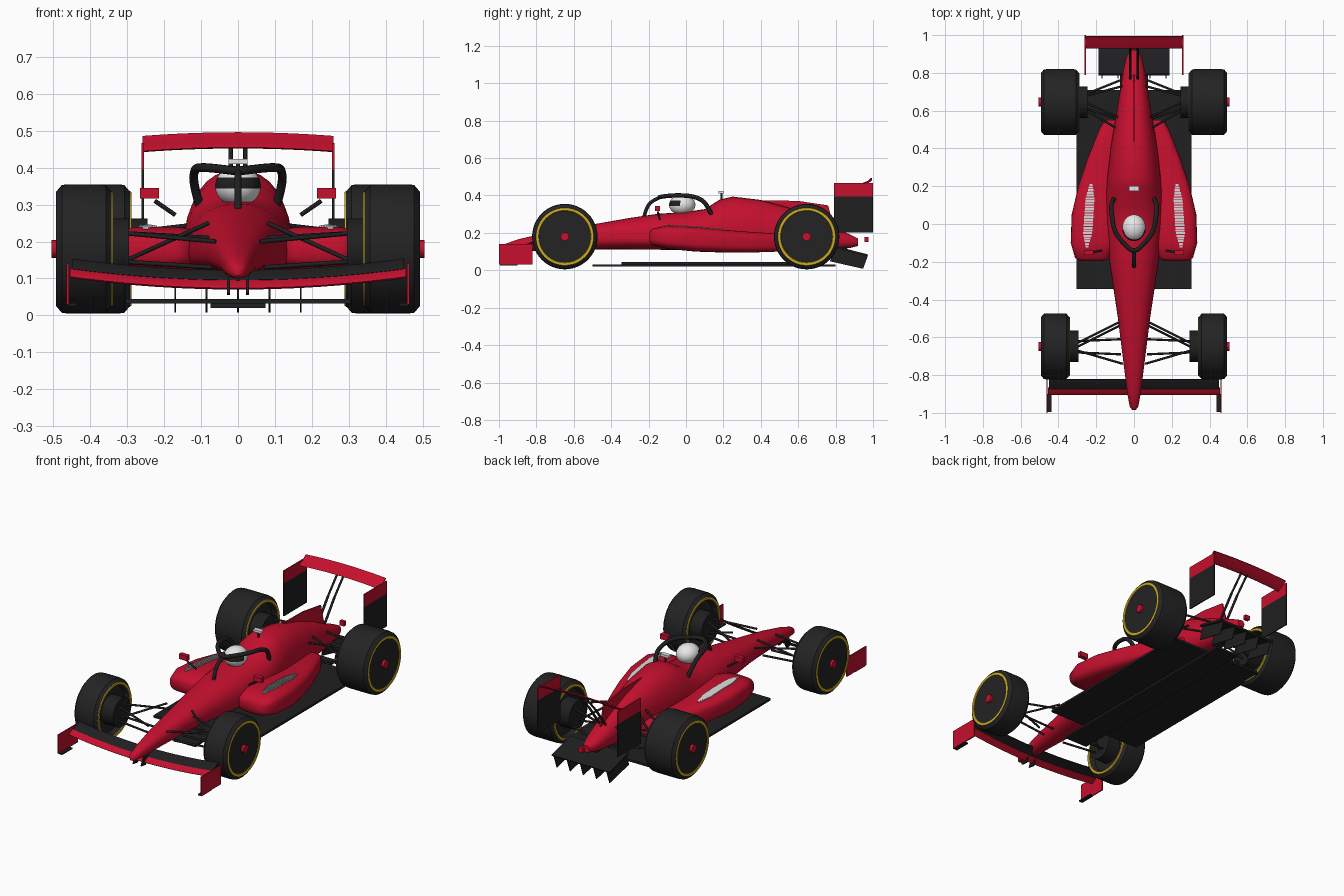
import bpy, bmesh, math
from mathutils import Vector

if "Cube" in bpy.data.objects:
    bpy.data.objects.remove(bpy.data.objects["Cube"])


def material(name, *rgb):
    m = bpy.data.materials.new(name)
    m.use_nodes = True
    m.diffuse_color = (*rgb, 1)
    m.node_tree.nodes["Principled BSDF"].inputs["Base Color"].default_value = (*rgb, 1)
    return m


RED = material("racing red", 0.56, 0.005, 0.027)
RUBBER = material("tyre black", 0.017, 0.017, 0.017)
CARBON = material("carbon black", 0.014, 0.014, 0.015)
YELLOW = material("rim yellow", 0.65, 0.42, 0.015)
WHITE = material("helmet white", 0.8, 0.8, 0.8)
GREY = material("louvre grey", 0.55, 0.55, 0.55)


def build(name, verts, faces, mats, angle=None):
    me = bpy.data.meshes.new(name)
    me.from_pydata([tuple(v) for v in verts], [], faces)
    bm = bmesh.new()
    bm.from_mesh(me)
    bmesh.ops.recalc_face_normals(bm, faces=bm.faces)
    bm.to_mesh(me)
    bm.free()
    for m in mats if isinstance(mats, list) else [mats]:
        me.materials.append(m)
    ob = bpy.data.objects.new(name, me)
    bpy.context.collection.objects.link(ob)
    if angle:
        smooth(ob, angle)
    return ob


def smooth(ob, angle=40):
    bpy.ops.object.select_all(action="DESELECT")
    ob.select_set(True)
    bpy.context.view_layer.objects.active = ob
    bpy.ops.object.shade_smooth_by_angle(angle=math.radians(angle))


def loft(name, rings, mat, angle=None):
    """Skin a row of equal closed rings and cap both ends."""
    n = len(rings[0])
    faces = [(r * n + i, r * n + (i + 1) % n, (r + 1) * n + (i + 1) % n, (r + 1) * n + i)
             for r in range(len(rings) - 1) for i in range(n)]
    faces += [tuple(range(n)), tuple(range((len(rings) - 1) * n, len(rings) * n))]
    return build(name, [v for r in rings for v in r], faces, mat, angle)


def box(name, x, y, z, mat):
    return loft(name, [[(x[a], y[0], z[0]), (x[a], y[1], z[0]), (x[a], y[1], z[1]), (x[a], y[0], z[1])]
                       for a in (0, 1)], mat)


def plate(name, x, thick, outline, mat):
    """Upright plate from a (y, z) outline."""
    return loft(name, [[(x + d, y, z) for y, z in outline] for d in (-thick / 2, thick / 2)], mat)


def rod(name, a, b, r, mat=CARBON, sides=8):
    a, b = Vector(a), Vector(b)
    q = (b - a).to_track_quat("Z", "Y")
    circle = [q @ Vector((r * math.cos(t), r * math.sin(t), 0))
              for t in (math.tau * i / sides for i in range(sides))]
    return loft(name, [[p + c for c in circle] for p in (a, b)], mat, 50)


def tube(name, points, r, closed=False):
    cu = bpy.data.curves.new(name, "CURVE")
    cu.dimensions = "3D"
    cu.bevel_depth, cu.bevel_resolution, cu.use_fill_caps = r, 3, True
    sp = cu.splines.new("NURBS")
    sp.points.add(len(points) - 1)
    for p, co in zip(sp.points, points):
        p.co = (*co, 1)
    sp.use_endpoint_u, sp.order_u, sp.resolution_u = True, 3, 6
    ob = bpy.data.objects.new(name, cu)
    bpy.context.collection.objects.link(ob)
    cu.materials.append(CARBON)
    bpy.ops.object.select_all(action="DESELECT")
    ob.select_set(True)
    bpy.context.view_layer.objects.active = ob
    bpy.ops.object.convert(target="MESH")
    smooth(bpy.context.object)


def section(y, cx, w, zb, zw, zt, n, count=32):
    """Rounded cross-section, widest at height zw."""
    ring = []
    for i in range(count):
        t = math.tau * i / count
        c, s = math.cos(t), math.sin(t)
        u, v = (math.copysign(abs(k) ** (2 / n), k) for k in (c, s))
        ring.append((cx + w * u, y, zw + v * ((zt - zw) if v > 0 else (zw - zb))))
    return ring


# Main body: y, half width, bottom, widest height, top
BODY = [(-.985, .008, .108, .118, .128), (-.97, .022, .1, .12, .14), (-.9, .035, .1, .13, .165),
        (-.75, .054, .105, .155, .2), (-.5, .085, .112, .17, .245), (-.3, .115, .112, .17, .28),
        (-.15, .138, .11, .165, .302), (0, .15, .108, .165, .312), (.1, .15, .1, .17, .327),
        (.18, .147, .1, .18, .378), (.25, .142, .1, .18, .394), (.4, .125, .1, .18, .376),
        (.55, .1, .1, .18, .335), (.7, .075, .1, .175, .275), (.8, .06, .11, .165, .225),
        (.88, .042, .12, .155, .19), (.92, .022, .13, .15, .17)]
loft("body", [section(y, 0, w, b, m, t, 2.3) for y, w, b, m, t in BODY], RED, 60)
plate("engine_fin", 0, .008, [(.35, .375), (.6, .371), (.76, .347), (.79, .23), (.5, .25)], RED)
box("rear_light", (-.015, .015), (.955, .975), (.152, .178), RED)

# Side pods: y, inner x, outer x, bottom, top
POD = [(-.195, .16, .285, .15, .205), (-.18, .13, .312, .133, .222), (-.1, .1, .335, .115, .24),
       (.05, .1, .33, .1, .232), (.2, .09, .295, .095, .217), (.35, .08, .245, .095, .205),
       (.5, .06, .185, .1, .195), (.55, .06, .155, .11, .18)]


def pod_top(x, y):
    for a, b in zip(POD, POD[1:]):
        if a[0] <= y <= b[0]:
            k = (y - a[0]) / (b[0] - a[0])
            _, i, o, zb, zt = (p + (q - p) * k for p, q in zip(a, b))
            u = abs(x - (i + o) / 2) / ((o - i) / 2)
            return (zb + zt) / 2 + (zt - zb) / 2 * (1 - u ** 3.5) ** (1 / 3.5)


for s in (1, -1):
    loft("side_pod", [section(y, s * (i + o) / 2, (o - i) / 2, b, (b + t) / 2, t, 3.5)
                      for y, i, o, b, t in POD], RED, 60)
    # Cooling slats along each pod
    for k in range(24):
        y = -.125 + k * .0142
        x = .25 - .022 * k / 23
        w = .008 + .016 * min(1, k / 5, (23 - k) / 5)
        ring = [[(s * (x + e * w), y + d, pod_top(x + e * w, y + d) + h)
                 for d, h in ((0, -.003), (0, .006), (.011, .002), (.011, -.003))] for e in (-1, 0, 1)]
        loft("pod_slat", ring, GREY)
    # Mirrors
    box("mirror", (s * .214, s * .266), (-.165, -.14), (.316, .345), RED)
    rod("mirror_stay", (s * .225, -.15, .31), (s * .17, -.14, .272), .006)

# Floor, plank and diffuser
box("floor", (-.305, .305), (-.345, .71), (.032, .045), CARBON)
box("plank", (-.075, .075), (-.5, .8), (.02, .032), CARBON)
loft("diffuser_roof", [[(x, .785, .122), (x, .797, .13), (x, .973, .085), (x, .965, .076)]
                       for x in (-.187, .187)], CARBON)
for k in range(-2, 3):
    plate("diffuser_strake", k * .085, .005, [(.797, .126), (.77, .048), (.947, .008), (.973, .08)], CARBON)
rod("gearbox", (0, .7, .13), (0, .86, .14), .04, CARBON, 16)


def wing(name, span, bend, z, profile, mat):
    """Sweep a (y, z) profile across the car along a shallow arc."""
    xs = [span * k / 10 for k in range(-10, 11)]
    loft(name, [[(x, py, z + pz + bend * x * x) for py, pz in profile] for x in xs], mat, 40)


# Front wing
wing("front_wing_main", .455, .15, .07,
     [(-.905, .004), (-.9, .012), (-.868, .027), (-.866, .022), (-.9, 0)], RED)
wing("front_wing_flap", .45, .15, .07,
     [(-.875, .026), (-.868, .034), (-.822, .053), (-.82, .048), (-.868, .024)], CARBON)
# Rear wing
wing("rear_wing", .258, -.15, .455,
     [(.928, 0), (.935, .008), (.97, .022), (.992, .041), (.995, .036), (.965, .012), (.935, -.003)], RED)
for s in (1, -1):
    box("front_endplate", (s * .457, s * .464), (-1, -.82), (.03, .14), RED)
    box("endplate_foot", (s * .438, s * .462), (-.995, -.9), (.026, .033), CARBON)
    plate("nose_pylon", s * .026, .008, [(-.93, .06), (-.89, .055), (-.85, .13), (-.9, .13)], CARBON)
    box("rear_endplate_top", (s * .255, s * .262), (.79, 1), (.395, .467), RED)
    box("rear_endplate_lower", (s * .255, s * .262), (.79, 1), (.203, .395), CARBON)
    rod("rear_wing_post", (s * .02, .77, .24), (s * .02, .86, .36), .007)
    rod("rear_wing_post_top", (s * .02, .86, .36), (s * .02, .945, .455), .006)

# Halo, helmet and camera
half = [(.105, .135, .3), (.122, .11, .36), (.118, .05, .395), (.105, -.04, .402), (.05, -.11, .397)]
tube("halo_ring", half + [(0, -.15, .39)] + [(-x, y, z) for x, y, z in half[::-1]], .012)
tube("halo_post", [(0, -.13, .393), (0, -.18, .375), (0, -.215, .33), (0, -.225, .28)], .01)

bpy.ops.mesh.primitive_uv_sphere_add(segments=40, ring_count=28, radius=1, location=(0, -.02, .35))
helmet = bpy.context.object
helmet.name = "helmet"
helmet.scale = (.062, .07, .055)
helmet.data.materials.append(WHITE)
helmet.data.materials.append(CARBON)
for f in helmet.data.polygons:
    f.material_index = int(f.center.y < -.15 and -.15 < f.center.z < .45)
smooth(helmet, 60)
rod("camera_stem", (0, .19, .36), (0, .19, .415), .006)
box("camera", (-.026, .026), (.175, .2), (.41, .424), WHITE)


# Wheels
def wheel(label, s, y, inner, outer):
    z, r, seg = .18, .175, 48
    b = .016
    # Lathe profile: x, radius
    prof = [(inner + .03, .001), (inner + .03, .13), (inner, .14), (inner - .003, .142),
            (inner - .003, .154), (inner, .156), (inner + .004, r - b), (inner + b, r - .002),
            (inner + 2 * b, r), (outer - 2 * b, r), (outer - b, r - .002), (outer - .004, r - b),
            (outer, .154), (outer, .14), (outer - .003, .138), (outer - .003, .001)]
    ob = loft(label + "_wheel", [[(s * x, y + q * math.cos(math.tau * i / seg), z + q * math.sin(math.tau * i / seg))
                                  for i in range(seg)] for x, q in prof], [RUBBER, YELLOW], 35)
    for f in ob.data.polygons:
        dist = math.hypot(f.center.y - y, f.center.z - z)
        f.material_index = int(.1385 < dist < .1555)
    rod(label + "_wheel_nut", (s * (outer - .005), y, z), (s * .505, y, z), .024, RED, 8)
    rod(label + "_brake_drum", (s * (inner - .047), y, z), (s * (inner + .035), y, z), .083, CARBON, 24)


for s in (1, -1):
    wheel("front", s, -.648, .342, .493)
    wheel("rear", s, .645, .292, .493)
    # Suspension links: hub end, body end
    for a, b in [((.3, -.63, .222), (.08, -.52, .21)), ((.3, -.67, .222), (.06, -.74, .2)),
                 ((.3, -.62, .145), (.07, -.61, .13)), ((.3, -.68, .145), (.07, -.69, .13)),
                 ((.3, -.65, .15), (.08, -.54, .25)),
                 ((.25, .6, .23), (.08, .5, .25)), ((.25, .68, .23), (.06, .73, .22)),
                 ((.25, .61, .13), (.07, .55, .13)), ((.25, .69, .13), (.05, .77, .13)),
                 ((.25, .64, .14), (.07, .56, .27))]:
        rod("suspension_link", (s * a[0], *a[1:]), (s * b[0], *b[1:]), .006)
